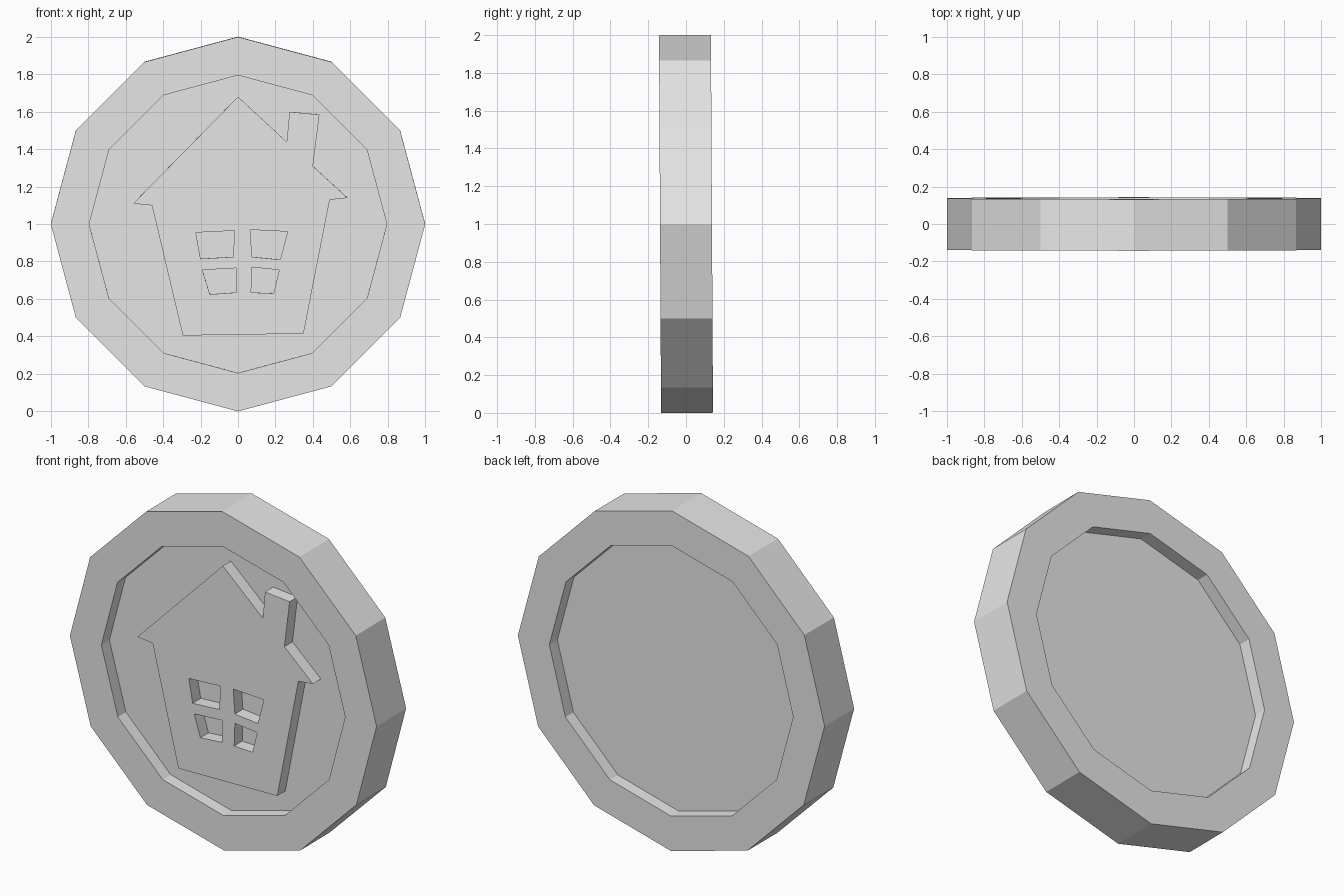
import bpy, bmesh
from math import tau, pi
from mathutils import Matrix, Vector

cube = bpy.data.objects.get("Cube")
if cube:
    bpy.data.objects.remove(cube, do_unlink=True)

HALF = 0.1375            # half thickness of the coin
FLOOR = HALF - 0.075     # distance of the recessed floors from the middle
INNER = 0.795            # inner radius of the rim
# Slight forward lean, centre raised to z = 1
PLACE = Matrix.Translation((0, 0, 1)) @ Matrix.Rotation(0.0055, 4, "X")

grey = bpy.data.materials.new("light_grey")
grey.use_nodes = True
colour = (0.8, 0.8, 0.8, 1)
grey.diffuse_color = colour
grey.node_tree.nodes["Principled BSDF"].inputs["Base Color"].default_value = colour


def add_object(name, mesh):
    mesh.materials.clear()
    mesh.materials.append(grey)
    mesh.transform(PLACE)
    obj = bpy.data.objects.new(name, mesh)
    bpy.context.collection.objects.link(obj)
    return obj


# Coin: twelve-sided disc with a raised rim on both faces
profile = [(0, -FLOOR), (INNER, -FLOOR), (INNER, -HALF), (1, -HALF),
           (1, HALF), (INNER, HALF), (INNER, FLOOR), (0, FLOOR)]
bm = bmesh.new()
verts = [bm.verts.new((r, y, 0)) for r, y in profile]
edges = [bm.edges.new(pair) for pair in zip(verts, verts[1:])]
bmesh.ops.spin(bm, geom=verts + edges, cent=(0, 0, 0), axis=(0, 1, 0),
               angle=tau, steps=12)
bmesh.ops.remove_doubles(bm, verts=bm.verts, dist=0.0001)
bmesh.ops.dissolve_limit(bm, angle_limit=0.01, verts=bm.verts, edges=bm.edges)
bmesh.ops.recalc_face_normals(bm, faces=bm.faces)
coin_mesh = bpy.data.meshes.new("coin")
bm.to_mesh(coin_mesh)
bm.free()
add_object("coin", coin_mesh)

# House emblem: outline with chimney, and four crooked window panes as holes
outline = [(0, 1.68), (.26, 1.44), (.275, 1.6), (.435, 1.585), (.4, 1.31),
           (.585, 1.14), (.49, 1.13), (.35, .415), (-.295, .405),
           (-.46, 1.1), (-.56, 1.11)]
panes = [
    [(-.225, .955), (-.02, .965), (-.025, .825), (-.2, .815)],
    [(.065, .97), (.265, .96), (.225, .81), (.075, .825)],
    [(-.19, .755), (-.01, .765), (-.01, .635), (-.15, .625)],
    [(.075, .77), (.22, .755), (.19, .63), (.07, .635)],
]
curve = bpy.data.curves.new("house_outline", "CURVE")
curve.dimensions = "2D"
curve.fill_mode = "BOTH"
back = FLOOR - 0.005     # sunk slightly into the floor
curve.extrude = (HALF - back) / 2
for loop in [outline] + panes:
    spline = curve.splines.new("POLY")
    spline.points.add(len(loop) - 1)
    for point, (x, z) in zip(spline.points, loop):
        point.co = (x, z - 1, 0, 1)
    spline.use_cyclic_u = True

helper = bpy.data.objects.new("house_outline", curve)
bpy.context.collection.objects.link(helper)
bpy.context.view_layer.update()
graph = bpy.context.evaluated_depsgraph_get()
house_mesh = bpy.data.meshes.new_from_object(helper.evaluated_get(graph))
bpy.data.objects.remove(helper, do_unlink=True)

# Stand the emblem upright on the front floor
house_mesh.transform(Matrix.Translation((0, -(HALF + back) / 2, 0))
                     @ Matrix.Rotation(pi / 2, 4, "X"))
bm = bmesh.new()
bm.from_mesh(house_mesh)
bmesh.ops.remove_doubles(bm, verts=bm.verts, dist=0.0001)
bmesh.ops.recalc_face_normals(bm, faces=bm.faces)
for face in bm.faces:
    face.smooth = False
bm.to_mesh(house_mesh)
bm.free()
house_mesh.name = "house_emblem"
add_object("house_emblem", house_mesh)
